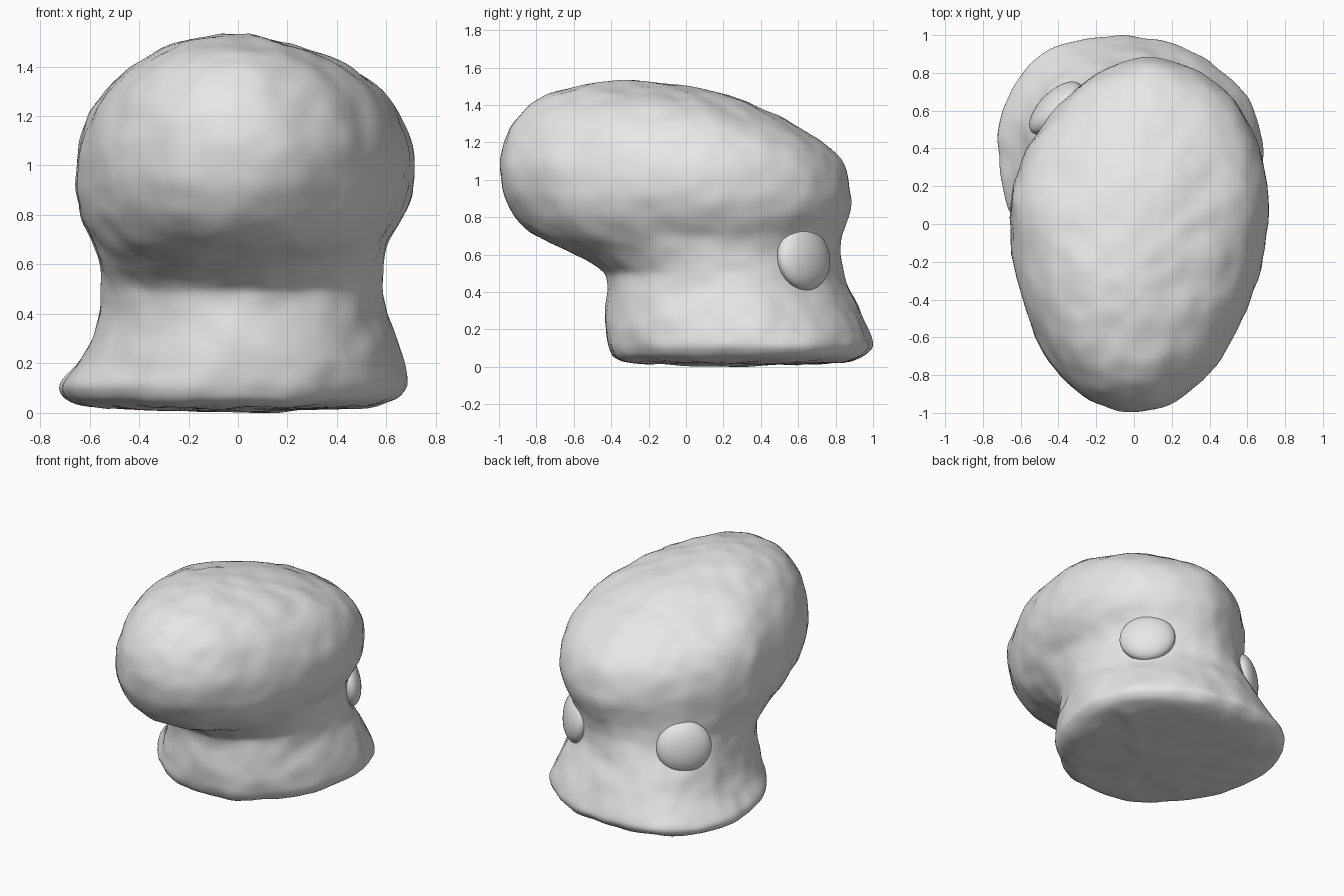
import bpy, bmesh, math
from mathutils import Vector, noise

if "Cube" in bpy.data.objects:
    bpy.data.objects.remove(bpy.data.objects["Cube"])

# z, left x, right x, front y, back y, y of the widest point
ROWS = [
    (0.005, -0.05, 0.05, 0.15, 0.25, 0.20),
    (0.02, -0.60, 0.52, -0.32, 0.84, 0.35),
    (0.05, -0.70, 0.65, -0.40, 0.96, 0.42),
    (0.11, -0.73, 0.695, -0.425, 1.01, 0.40),
    (0.20, -0.645, 0.675, -0.435, 0.975, 0.36),
    (0.30, -0.59, 0.64, -0.435, 0.93, 0.32),
    (0.42, -0.56, 0.595, -0.42, 0.87, 0.26),
    (0.50, -0.55, 0.58, -0.425, 0.84, 0.22),
    (0.55, -0.55, 0.58, -0.495, 0.83, 0.20),
    (0.61, -0.56, 0.585, -0.615, 0.825, 0.17),
    (0.70, -0.60, 0.61, -0.82, 0.84, 0.14),
    (0.80, -0.645, 0.685, -0.92, 0.87, 0.12),
    (0.92, -0.66, 0.715, -0.98, 0.89, 0.11),
    (1.08, -0.65, 0.71, -1.005, 0.85, 0.10),
    (1.20, -0.605, 0.655, -0.98, 0.74, 0.07),
    (1.30, -0.545, 0.585, -0.93, 0.57, 0.00),
    (1.40, -0.44, 0.46, -0.84, 0.37, -0.12),
    (1.46, -0.34, 0.32, -0.74, 0.22, -0.20),
    (1.51, -0.20, 0.15, -0.54, -0.02, -0.28),
    (1.53, -0.04, 0.02, -0.36, -0.28, -0.32),
]
# Corner fullness (foot, cap) by (right side, rear)
FULLNESS = {(True, True): (1.95, 2.0), (False, True): (2.25, 1.65),
            (True, False): (2.1, 1.92), (False, False): (2.0, 2.15)}
SIDES, STEPS = 112, 5


def section_point(row, angle):
    """Point on a lopsided egg-shaped section."""
    z, xl, xr, yf, yb, cy = row
    blend = min(max((z - 0.4) / 0.4, 0), 1)
    c, s = math.cos(angle), math.sin(angle)
    foot, cap = FULLNESS[(c > 0, s > 0)]
    power = 2 / (foot + (cap - foot) * blend)
    x = abs(c) ** power * (xr if c > 0 else xl)
    y = cy + abs(s) ** power * (yb - cy if s > 0 else yf - cy)
    if s > 0:  # rear of the foot leans left, rear of the cap leans right
        x += s * s * (-0.05 + 0.10 * blend) * min(1, (xr - xl) / 1.2)
    return Vector((x, y, z))


def row_at(z):
    for a, b in zip(ROWS, ROWS[1:]):
        if a[0] <= z <= b[0]:
            t = (z - a[0]) / (b[0] - a[0])
            return tuple(p + (q - p) * t for p, q in zip(a, b))


def finish(name, bm, mat):
    mesh = bpy.data.meshes.new(name)
    bm.to_mesh(mesh)
    bm.free()
    mesh.polygons.foreach_set("use_smooth", [True] * len(mesh.polygons))
    mesh.materials.append(mat)
    obj = bpy.data.objects.new(name, mesh)
    bpy.context.collection.objects.link(obj)
    return obj


stone = bpy.data.materials.new("light grey")
stone.diffuse_color = (0.8, 0.8, 0.8, 1)
stone.use_nodes = True
stone.node_tree.nodes["Principled BSDF"].inputs["Base Color"].default_value = stone.diffuse_color

# Body: flared foot, waist and overhanging cap in one loft
bm = bmesh.new()
sections = []
for a, b in zip(ROWS, ROWS[1:]):
    for k in range(STEPS):
        t = k / STEPS
        sections.append(tuple(p + (q - p) * t for p, q in zip(a, b)))
sections.append(ROWS[-1])
rings = [[bm.verts.new(section_point(r, 2 * math.pi * i / SIDES)) for i in range(SIDES)]
         for r in sections]
for lo, hi in zip(rings, rings[1:]):
    for i in range(SIDES):
        j = (i + 1) % SIDES
        bm.faces.new((lo[i], lo[j], hi[j], hi[i]))
bm.faces.new(rings[0][::-1])
bm.faces.new(rings[-1])

# Soften the loft, then add shallow hand-worked lumps
for _ in range(8):
    bmesh.ops.smooth_vert(bm, verts=bm.verts, factor=0.5,
                          use_axis_x=True, use_axis_y=True, use_axis_z=True)
bm.normal_update()
lumps = []
for v in bm.verts:
    d = 0.010 * noise.noise(v.co * 4.5) + 0.009 * noise.noise(v.co * 9)
    lumps.append(v.normal * d)
for v, d in zip(bm.verts, lumps):
    v.co += d
    v.co.z = max(v.co.z, 0)
finish("body", bm, stone)

# Two flattened round buttons set into the rear of the waist, tipped upward
for name, side, y in (("right_button", 1, 0.63), ("left_button", -1, 0.61)):
    row = row_at(0.58)
    spots = [section_point(row, math.radians(90 - side * a)) for a in range(91)]
    spot = min(spots, key=lambda p: abs(p.y - y))
    bm = bmesh.new()
    bmesh.ops.create_uvsphere(bm, u_segments=40, v_segments=24, radius=1)
    obj = finish(name, bm, stone)
    obj.scale = (0.085, 0.18, 0.172)
    obj.rotation_euler = (0, math.radians(-8), math.radians(90 - side * 45))
    obj.location = spot
